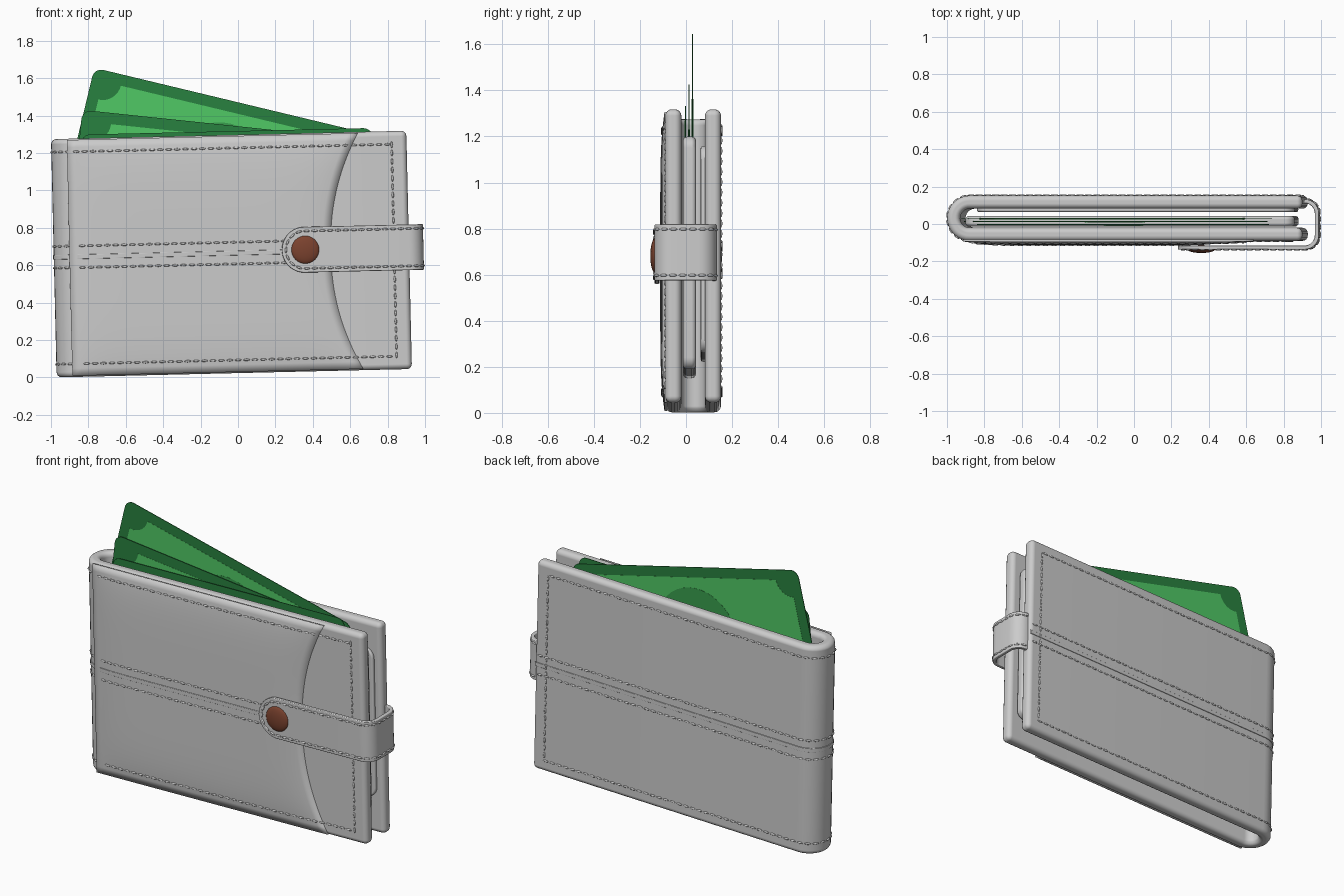
import bpy, bmesh
from math import sin, cos, pi, radians, sqrt
from mathutils import Matrix, Vector

if "Cube" in bpy.data.objects:
    bpy.data.objects.remove(bpy.data.objects["Cube"])

# whole wallet leans slightly in its own plane
TILT = Matrix.Translation((0, 0, 0.66)) @ Matrix.Rotation(radians(-1.35), 4, 'Y')
H = 0.637                         # half height of the cover
CX, CY, R = -0.864, 0.031, 0.086  # spine arc centre and mid radius


def material(name, rgb):
    m = bpy.data.materials.new(name)
    m.diffuse_color = (*rgb, 1)
    m.use_nodes = True
    m.node_tree.nodes["Principled BSDF"].inputs["Base Color"].default_value = m.diffuse_color
    return m


LIGHT = material("note_light", (0.08, 0.58, 0.13))
MID = material("note_mid", (0.04, 0.34, 0.075))
DARK = material("note_dark", (0.022, 0.22, 0.05))
BROWN = material("button_brown", (0.2, 0.055, 0.028))


def finish(name, bm, matrix=TILT, bevel=0, mat=None, segs=4):
    bmesh.ops.recalc_face_normals(bm, faces=bm.faces)
    bm.transform(matrix)
    me = bpy.data.meshes.new(name)
    bm.to_mesh(me)
    bm.free()
    ob = bpy.data.objects.new(name, me)
    bpy.context.collection.objects.link(ob)
    if mat:
        me.materials.append(mat)
    if bevel:
        me.polygons.foreach_set("use_smooth", [True] * len(me.polygons))
        b = ob.modifiers.new("bevel", 'BEVEL')
        b.width, b.segments, b.angle_limit = bevel, segs, radians(50)
        b.use_clamp_overlap, b.harden_normals = False, True
    else:
        bpy.ops.object.select_all(action='DESELECT')
        ob.select_set(True)
        bpy.context.view_layer.objects.active = ob
        bpy.ops.object.shade_smooth_by_angle(angle=radians(40))
    return ob


def ribbon(name, path, thick, half, zc=0, bevel=0.0, segs=4):
    """Upright strip following an xy path; half(i) gives its half height."""
    bm = bmesh.new()
    rings = []
    for i, p in enumerate(path):
        a, b = path[max(i - 1, 0)], path[min(i + 1, len(path) - 1)]
        t = Vector((b[0] - a[0], b[1] - a[1])).normalized()
        n = Vector((-t.y, t.x)) * thick / 2
        h = half(i)
        rings.append([bm.verts.new((p[0] + s * n.x, p[1] + s * n.y, zc + z))
                      for s, z in ((1, -h), (1, h), (-1, h), (-1, -h))])
    for r, q in zip(rings, rings[1:]):
        for k in range(4):
            bm.faces.new((r[k], r[(k + 1) % 4], q[(k + 1) % 4], q[k]))
    bm.faces.new(rings[0])
    bm.faces.new(rings[-1][::-1])
    return finish(name, bm, bevel=bevel, segs=segs)


def outline(hx, hz, r, concave=False, n=8):
    pts = []
    for k, (sx, sz) in enumerate(((1, 1), (-1, 1), (-1, -1), (1, -1))):
        for j in range(n + 1):
            a = k * pi / 2 + (1.5 * pi - j / n * pi / 2 if concave else j / n * pi / 2)
            c = 0 if concave else r
            pts.append((sx * (hx - c) + r * cos(a), sz * (hz - c) + r * sin(a)))
    return pts


def plate(name, pts, y0, y1, matrix=TILT, mat=None, bevel=0):
    bm = bmesh.new()
    f = bm.faces.new([bm.verts.new((x, y0, z)) for x, z in pts])
    g = bmesh.ops.extrude_face_region(bm, geom=[f])
    bmesh.ops.translate(bm, vec=(0, y1 - y0, 0),
                        verts=[v for v in g["geom"] if isinstance(v, bmesh.types.BMVert)])
    return finish(name, bm, matrix, bevel, mat)


def stitches(name, path, step=0.045, closed=False):
    pts = [Vector(p) for p in path] + ([Vector(path[0])] if closed else [])
    bm = bmesh.new()
    pos = step / 2
    for a, b in zip(pts, pts[1:]):
        d = b - a
        while pos < d.length:
            m = Matrix.Translation(a + d.normalized() * pos) @ d.to_track_quat('X', 'Z').to_matrix().to_4x4()
            bmesh.ops.create_icosphere(bm, subdivisions=2, radius=1,
                                       matrix=m @ Matrix.Diagonal((0.018, 0.006, 0.006, 1)))
            pos += step
        pos -= d.length
    return finish(name, bm)


# front overlay surface: bulged, with a scooped right edge
def overlay_right(z):
    return 0.495 + 0.16 * abs(z / 0.63) ** 2.2


def overlay_y(x, z):
    u = 2 * (x + 0.9) / (overlay_right(z) + 0.9) - 1
    return -0.088 - 0.018 * (1 - abs(z / 0.63) ** 6) * (1 - min(abs(u), 1) ** 8)


def front_y(x, z):
    return overlay_y(x, z) - 0.006 if -0.88 < x < overlay_right(z) else -0.09


def spine(r, n=16):
    return [(CX - r * sin(pi * k / n), CY - r * cos(pi * k / n)) for k in range(n + 1)]


def wrap(z, x_front, x_back):
    """Path on the outside: front face, round the spine, back face."""
    xs = [x_front + (CX + 0.01 - x_front) * k / 40 for k in range(41)]
    return ([(x, front_y(x, z), z) for x in xs] +
            [(x, y, z) for x, y in spine(R + 0.036)] + [(x_back, CY + R + 0.035, z)])


# folded cover
ribbon("cover", [(0.915, CY - R)] + spine(R) + [(0.915, CY + R)], 0.07, lambda i: H, bevel=0.028)

# front overlay
bm = bmesh.new()
NU, NV = 32, 32
grid = []
for j in range(NV + 1):
    z = 0.63 * (2 * j / NV - 1)
    xs = [-0.9 + (overlay_right(z) + 0.9) * i / NU for i in range(NU + 1)]
    grid.append([bm.verts.new((x, overlay_y(x, z), z)) for x in xs])
for a, b in zip(grid, grid[1:]):
    for i in range(NU):
        bm.faces.new((a[i], a[i + 1], b[i + 1], b[i]))
s = finish("front_overlay", bm).modifiers.new("solid", 'SOLIDIFY')
s.thickness, s.offset = 0.012, 0

# stitching and centre seam on the cover
edge = wrap(0.567, 0.835, 0.835) + wrap(-0.567, 0.835, 0.835)[::-1]
stitches("border_stitching", edge, closed=True)
for nm, dz in (("upper", 0.058), ("lower", -0.058)):
    stitches(nm + "_seam_stitching", wrap(0.005 + dz, 0.27, 0.915))
ribbon("centre_seam", [p[:2] for p in wrap(0.005, 0.4, 0.91)], 0.006, lambda i: 0.012, 0.005, 0.002, 2)

# inside pockets
plate("bill_pocket", outline(0.88, 0.505, 0.05), -0.014, 0.044,
      TILT @ Matrix.Translation((-0.01, 0, 0.015)), bevel=0.02)
plate("card_pocket", outline(0.85, 0.45, 0.06), 0.064, 0.09,
      TILT @ Matrix.Translation((0.02, 0, 0.03)), bevel=0.01)

# closing strap: leaves the back panel, bends round the open side, ends on the front
SR, SZ, TIP = 0.122, 0.014, 0.235
strap = [(0.86, 0.122), (0.91, 0.122)]
strap += [(0.915 + 0.066 * sin(a), 0.056 + 0.066 * cos(a)) for a in [pi / 2 * k / 8 for k in range(1, 9)]]
strap += [(0.915 + 0.066 * cos(a), -0.06 - 0.066 * sin(a)) for a in [pi / 2 * k / 8 for k in range(9)]]
strap += [(0.7, -0.126), (TIP + SR, -0.126)]
strap += [(TIP + SR * (1 - sin(pi / 2 * k / 14)), -0.126) for k in range(1, 15)]


def strap_half(i):
    d = max(TIP + SR - strap[i][0], 0)
    return max(sqrt(max(SR * SR - d * d, 0)), 0.008)


ribbon("strap", strap, 0.022, strap_half, SZ, 0.005, 3)

# strap stitching, inset from the edge
SI = SR - 0.022
run = [(0.915 + 0.077 * sin(a), 0.056 + 0.077 * cos(a)) for a in [pi / 2 * k / 8 for k in range(9)]]
run += [(0.915 + 0.077 * cos(a), -0.06 - 0.077 * sin(a)) for a in [pi / 2 * k / 8 for k in range(9)]]
loop = [(x, y, SZ + SI) for x, y in run]
loop += [(TIP + SR - SI * sin(a), -0.137, SZ + SI * cos(a)) for a in [pi * k / 20 for k in range(21)]]
loop += [(x, y, SZ - SI) for x, y in run[::-1]]
stitches("strap_stitching", loop, 0.042)

# snap button
bm = bmesh.new()
bmesh.ops.create_uvsphere(bm, u_segments=32, v_segments=16, radius=1)
bm.transform(Matrix.Translation((0.36, -0.134, SZ)) @ Matrix.Diagonal((0.075, 0.021, 0.075, 1)))
finish("snap_button", bm, mat=BROWN)

# banknotes, hung from their top left corners
HX, HZ = 0.78, 0.39
oval = [(0.27 * cos(2 * pi * k / 40), 0.27 * sin(2 * pi * k / 40)) for k in range(40)]
for i, (x, y, z, ang) in enumerate(((-0.768, 0.028, 1.655, 13.5), (-0.832, 0.013, 1.43, 6),
                                    (-0.84, -0.003, 1.298, -1.3)), 1):
    m = (Matrix.Translation((x, y, z)) @ Matrix.Rotation(radians(ang), 4, 'Y')
         @ Matrix.Translation((HX, 0, -HZ)))
    plate(f"banknote_{i}", outline(HX, HZ, 0.05), -0.002, 0.002, m, DARK)
    plate(f"banknote_{i}_panel", outline(HX - 0.06, HZ - 0.06, 0.1, True), -0.003, 0.003, m, LIGHT)
    plate(f"banknote_{i}_oval", oval, -0.004, 0.004, m, MID)
